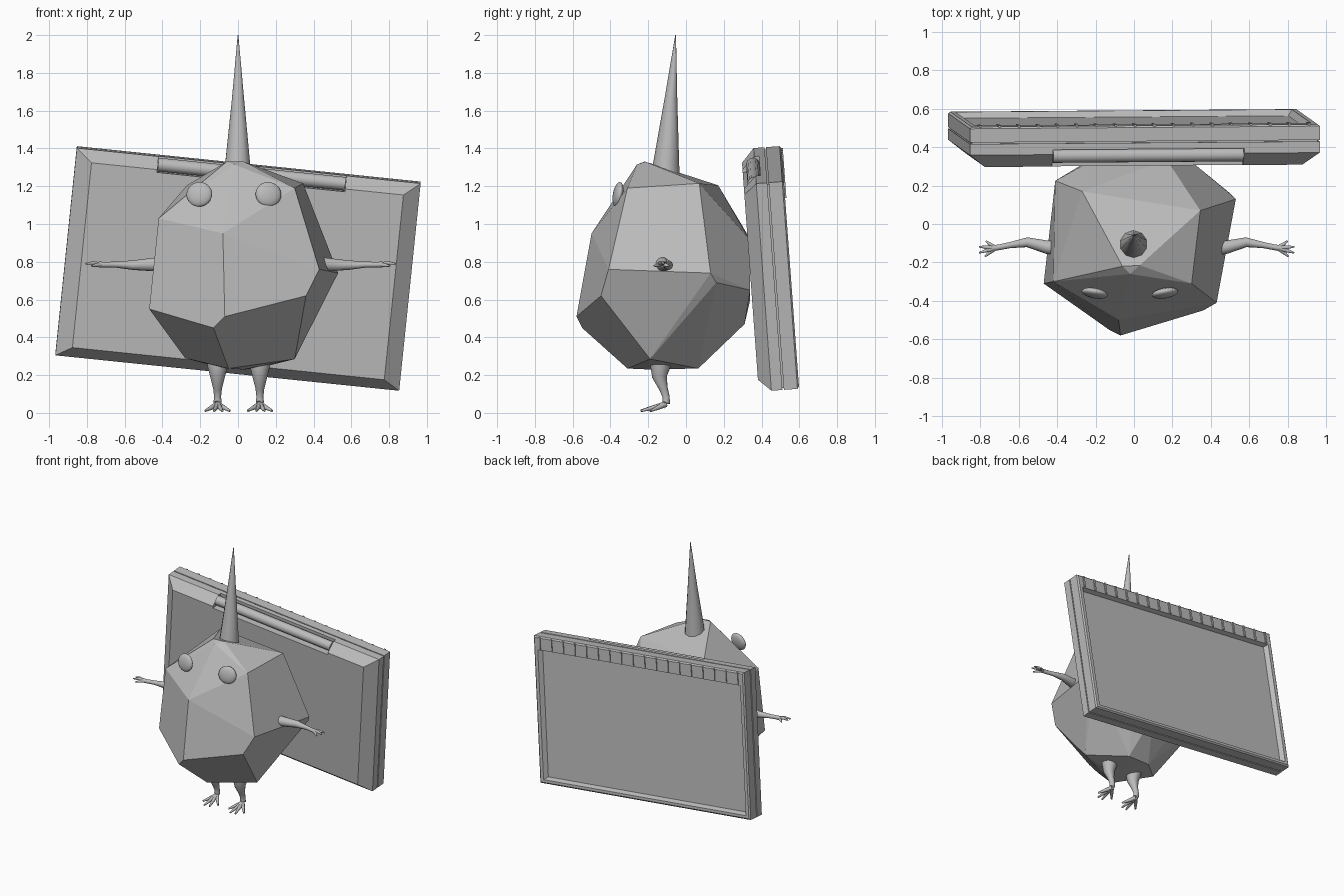
import bpy, bmesh, math
from mathutils import Vector, Matrix

if "Cube" in bpy.data.objects:
    bpy.data.objects.remove(bpy.data.objects["Cube"])

grey = bpy.data.materials.new("grey")
grey.diffuse_color = (0.5, 0.5, 0.5, 1)
grey.use_nodes = True
grey.node_tree.nodes["Principled BSDF"].inputs["Base Color"].default_value = grey.diffuse_color


def finish(bm, name, smooth=None, matrix=None):
    bmesh.ops.recalc_face_normals(bm, faces=bm.faces)
    me = bpy.data.meshes.new(name)
    bm.to_mesh(me)
    bm.free()
    ob = bpy.data.objects.new(name, me)
    bpy.context.collection.objects.link(ob)
    me.materials.append(grey)
    if matrix:
        ob.matrix_world = matrix
    if smooth:
        bpy.ops.object.select_all(action='DESELECT')
        ob.select_set(True)
        bpy.context.view_layer.objects.active = ob
        bpy.ops.object.shade_smooth_by_angle(angle=math.radians(smooth))
    return ob


def bridge(bm, rings):
    """Skin a list of equal vertex rings and cap both ends."""
    for a, b in zip(rings, rings[1:]):
        for i in range(len(a)):
            j = (i + 1) % len(a)
            bm.faces.new((a[i], a[j], b[j], b[i]))
    bm.faces.new(rings[0][::-1])
    bm.faces.new(rings[-1])


def tubes(name, paths, sides=12):
    """Tapered tubes; each path point is (x, y, z, radius)."""
    bm = bmesh.new()
    for path in paths:
        pts = [Vector(p[:3]) for p in path]
        rings = []
        for i, p in enumerate(path):
            t = pts[min(i + 1, len(pts) - 1)] - pts[max(i - 1, 0)]
            side = t.cross(Vector((0.3, 1, 0.2)) if abs(t.normalized().y) < 0.7 else Vector((0, 0, 1))).normalized()
            up = side.cross(t).normalized()
            ring = []
            for k in range(sides):
                a = 2 * math.pi * k / sides
                ring.append(bm.verts.new(pts[i] + p[3] * (math.cos(a) * side + math.sin(a) * up)))
            rings.append(ring)
        bridge(bm, rings)
    return finish(bm, name, 50)


# Faceted body: hull of the corner points, coplanar triangles merged
corners = [
    (-.06, -.22, 1.33), (.03, -.215, 1.33), (-.02, -.26, 1.315), (0, -.03, 1.27),
    (-.42, -.30, 1.03), (-.08, -.50, .95), (.30, -.31, 1.19), (.345, .07, 1.215),
    (-.27, .17, 1.205), (.43, -.41, .76), (.53, .13, .74), (.50, .16, .69),
    (.36, -.45, .62), (-.07, -.58, .51), (-.13, -.55, .45), (-.47, -.31, .55),
    (.30, -.19, .285), (-.05, -.31, .235), (.03, -.20, .23), (-.28, -.12, .29),
    (.10, .065, .235), (-.08, .065, .235), (.17, .335, .92), (-.20, .34, .92),
    (-.41, .225, .85), (-.40, .20, .58), (.28, .34, .65), (-.22, .34, .60), (.08, .31, .47)]
bm = bmesh.new()
verts = [bm.verts.new(c) for c in corners]
bmesh.ops.convex_hull(bm, input=verts)
bmesh.ops.delete(bm, geom=[v for v in bm.verts if not v.link_faces], context='VERTS')
bmesh.ops.dissolve_limit(bm, angle_limit=math.radians(7), verts=bm.verts, edges=bm.edges)
finish(bm, "body")

# Horn leaning back slightly
tubes("horn", [[(-.003, -.11, 1.2, .08), (-.002, -.105, 1.32, .069),
                (0, -.08, 1.66, .034), (0, -.055, 2.0, .002)]], 10)

for s, side in ((-1, "left"), (1, "right")):
    # Flattened eye
    bm = bmesh.new()
    bmesh.ops.create_uvsphere(bm, u_segments=24, v_segments=14, radius=1)
    m = (Matrix.Translation((-.022 + s * .183, -.36, 1.157))
         @ Matrix.Rotation(s * math.radians(10), 4, 'Z')
         @ Matrix.Rotation(math.radians(-10), 4, 'X') @ Matrix.Diagonal((.069, .025, .066, 1)))
    bmesh.ops.transform(bm, matrix=m, verts=bm.verts)
    finish(bm, side + "_eye", 60)

    # Arm and four fingers
    def ax(x):
        return .014 + s * x
    arm = [(ax(.38), -.13, .79, .042), (ax(.47), -.12, .785, .035), (ax(.57), -.095, .782, .026),
           (ax(.66), -.11, .785, .016), (ax(.72), -.122, .785, .015), (ax(.75), -.125, .785, .016)]
    tips = [(.79, -.17, .778), (.82, -.15, .79), (.82, -.118, .79), (.785, -.088, .778)]
    fingers = [[(ax(.73), -.125, .785, .010), (ax((.73 + x) / 2 + .005), (y - .125) / 2, z + .004, .010),
                (ax(x), y, z, .004)] for x, y, z in tips]
    tubes(side + "_arm", [arm] + fingers)

    # Leg with bent ankle, three front toes and a heel toe
    c = .004 + s * .112
    leg = [(c, -.13, .30, .062), (c, -.135, .25, .056), (c, -.14, .19, .040), (c, -.12, .13, .024),
           (c, -.105, .085, .019), (c, -.105, .055, .022), (c, -.125, .035, .020)]
    toes = [[(c, -.11, .045, .016), (c + dx * .5, (ty - .11) / 2, .028, .012), (c + dx, ty, .011, .006)]
            for dx, ty in ((-.065, -.19), (-.018, -.24), (.025, -.235), (.065, -.185))]
    tubes(side + "_leg", [leg] + toes)

# Tilted panel on the back
panel = (Matrix.Translation((0, .445, .7625)) @ Matrix.Rotation(math.radians(4.2), 4, 'X')
         @ Matrix.Rotation(math.radians(5.9), 4, 'Y'))
W, H = .915, .553


def shell(name, rings):
    """Rectangular loft; each ring is (side inset, bottom inset, top inset, depth)."""
    bm = bmesh.new()
    loops = []
    for i, b, t, y in rings:
        loops.append([bm.verts.new(p) for p in ((i - W, y, b - H), (W - i, y, b - H),
                                                (W - i, y, H - t), (i - W, y, H - t))])
    bridge(bm, loops)
    return finish(bm, name, matrix=panel)


def box(bm, x, y, z, sx, sy, sz):
    bmesh.ops.create_cube(bm, size=1, matrix=Matrix.Translation((x, y, z)) @ Matrix.Diagonal((sx, sy, sz, 1)))


front = shell("front_shell", [(.085, .055, .065, -.107), (0, 0, 0, -.04), (0, 0, 0, .018)])
shell("seam_core", [(.01, .01, .01, .0), (.01, .01, .01, .04)])
shell("back_shell", [(0, 0, 0, .026), (0, 0, 0, .098), (.01, .01, .01, .107), (.035, .03, .10, .107),
                     (.055, .045, .112, .075)])

# Notch for the hinge
bm = bmesh.new()
box(bm, .02, -.08, H - .01, 1.0, .13, .14)
cutter = finish(bm, "notch_cutter", matrix=panel)
cutter.hide_render = True
cutter.hide_viewport = True
cutter.display_type = 'WIRE'
cut = front.modifiers.new("notch", 'BOOLEAN')
cut.operation = 'DIFFERENCE'
cut.object = cutter
cut.solver = 'EXACT'

# Hinge bar
bm = bmesh.new()
bmesh.ops.create_cone(bm, cap_ends=True, segments=16, radius1=.036, radius2=.036, depth=.996,
                      matrix=Matrix.Translation((.02, -.05, H - .042)) @ Matrix.Rotation(math.pi / 2, 4, 'Y'))
finish(bm, "hinge_bar", 40, panel)

# Ribs along the top of the back
bm = bmesh.new()
for k in range(18):
    box(bm, -.86 + k * 1.72 / 17, .108, H - .05, .014, .012, .088)
finish(bm, "vent_ribs", matrix=panel)
